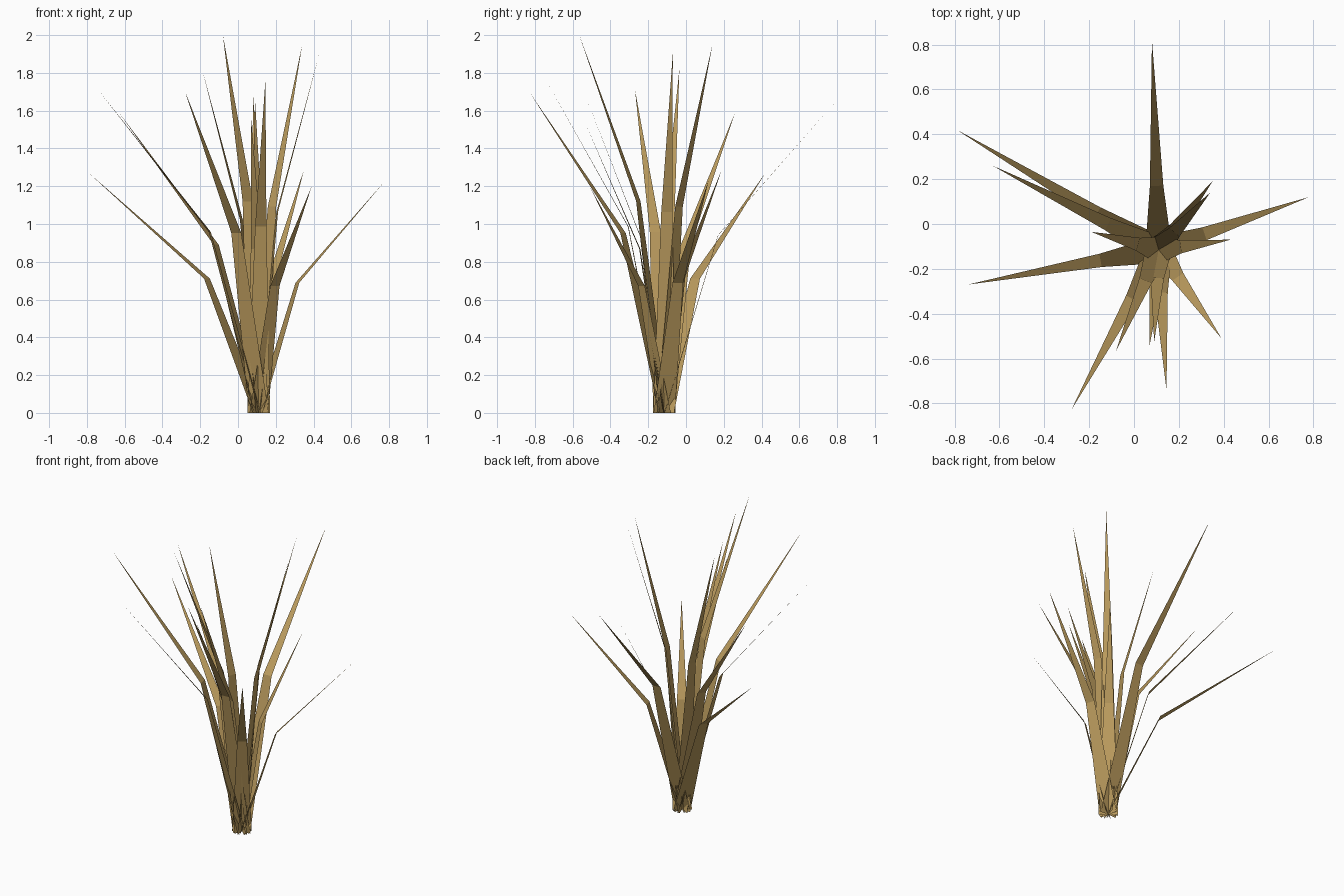
import bpy
from mathutils import Vector

default_cube = bpy.data.objects.get("Cube")
if default_cube:
    bpy.data.objects.remove(default_cube, do_unlink=True)

# Dry straw colour shared by every blade
straw = bpy.data.materials.new("dry_straw")
straw.use_nodes = True
colour = (0.49, 0.325, 0.11, 1)
straw.diffuse_color = colour
shader = next(n for n in straw.node_tree.nodes if n.type == "BSDF_PRINCIPLED")
shader.inputs["Base Color"].default_value = colour
shader.inputs["Roughness"].default_value = 0.9

ROOT = Vector((0.11, -0.115, 0))   # common root of the tuft
BASE_WIDTH = 0.12                  # blade width at the ground
BEND_WIDTH = 0.06                  # blade width at the fold
BEND_LEAN, BEND_RISE = 0.305, 0.56 # fold position as a share of the tip offset


def add_blade(name, tip):
    """Flat blade: a tapering lower strip folded outwards into a pointed leaf."""
    tip = Vector(tip)
    lean = tip - ROOT
    side = Vector((-lean.y, lean.x, 0)).normalized()
    bend = ROOT + Vector((lean.x * BEND_LEAN, lean.y * BEND_LEAN, lean.z * BEND_RISE))
    base_half = side * BASE_WIDTH / 2
    bend_half = side * BEND_WIDTH / 2
    points = [ROOT - base_half, ROOT + base_half,
              bend + bend_half, bend - bend_half, tip]
    mesh = bpy.data.meshes.new(name)
    mesh.from_pydata(points, [], [(0, 1, 2, 3), (3, 2, 4)])
    mesh.materials.append(straw)
    blade = bpy.data.objects.new(name, mesh)
    bpy.context.collection.objects.link(blade)


# Tip of each blade, grouped by the way it leans
blade_tips = {
    "back_blade": [(0.08, 0.82, 1.68)],
    "back_right_blade": [(-0.79, 0.42, 1.27), (-0.63, 0.26, 1.59)],
    "right_blade": [(-0.74, -0.27, 1.71), (-0.19, -0.035, 1.82)],
    "front_right_blade": [(-0.28, -0.83, 1.7), (-0.08, -0.565, 2.0)],
    "front_blade": [(0.07, -0.54, 1.55), (0.09, -0.525, 1.66), (0.145, -0.74, 1.76)],
    "front_left_blade": [(0.39, -0.51, 1.2)],
    "left_blade": [(0.43, -0.07, 1.9), (0.78, 0.12, 1.23)],
    "back_left_blade": [(0.35, 0.19, 1.29), (0.34, 0.14, 1.95)],
}

for group, tips in blade_tips.items():
    for number, tip in enumerate(tips, start=1):
        add_blade(f"{group}_{number}", tip)
